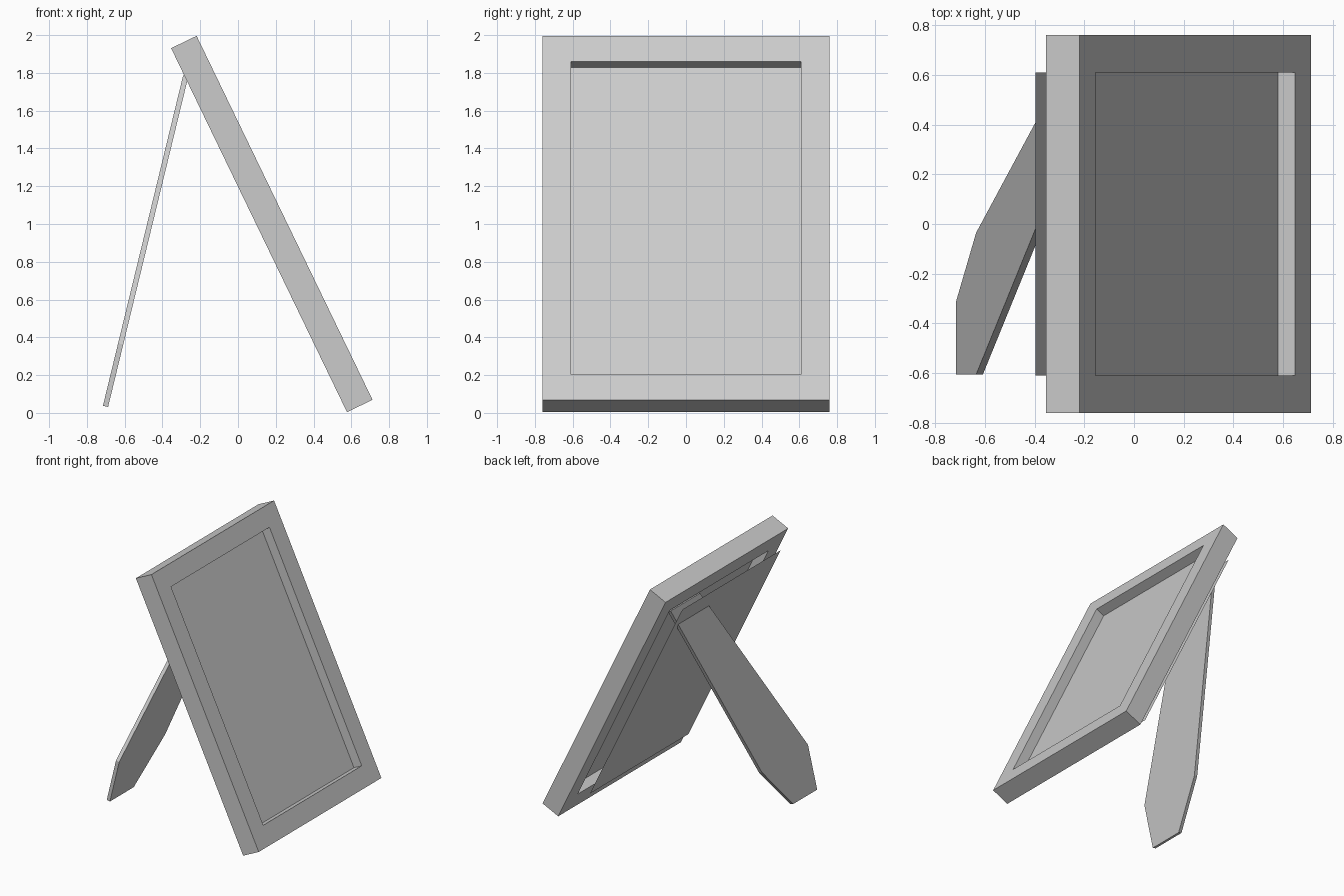
import bpy, bmesh
from mathutils import Vector, Matrix

default = bpy.data.objects.get("Cube")
if default:
    bpy.data.objects.remove(default)

gray = bpy.data.materials.new("plain_gray")
gray.use_nodes = True
gray.diffuse_color = (0.6, 0.6, 0.6, 1)
gray.node_tree.nodes["Principled BSDF"].inputs["Base Color"].default_value = (0.6, 0.6, 0.6, 1)


def pose(origin, up):
    """Local x runs along world y, local y along the slope, local z out of the face."""
    side = Vector((0, 1, 0))
    up = Vector(up).normalized()
    axes = Matrix((side, up, side.cross(up))).transposed().to_4x4()
    return Matrix.Translation(origin) @ axes


def finish(name, bm, matrix):
    bm.transform(matrix)
    mesh = bpy.data.meshes.new(name)
    bm.to_mesh(mesh)
    bm.free()
    mesh.materials.append(gray)
    obj = bpy.data.objects.new(name, mesh)
    bpy.context.collection.objects.link(obj)
    return obj


def rectangle(bm, w, h, z):
    return [bm.verts.new((sx * w / 2, sy * h / 2, z))
            for sx, sy in ((-1, -1), (1, -1), (1, 1), (-1, 1))]


WIDTH, HEIGHT, DEPTH, BORDER = 1.52, 2.14, 0.15, 0.15
OPEN_W, OPEN_H = WIDTH - 2 * BORDER, HEIGHT - 2 * BORDER
LEAN = (-0.435, 0, 0.9)
CENTRE = Vector((0.179, 0, 1.0))

# Frame: square-section ring, joined loop to loop
bm = bmesh.new()
loops = [rectangle(bm, WIDTH, HEIGHT, DEPTH / 2), rectangle(bm, OPEN_W, OPEN_H, DEPTH / 2),
         rectangle(bm, OPEN_W, OPEN_H, -DEPTH / 2), rectangle(bm, WIDTH, HEIGHT, -DEPTH / 2)]
for k, a in enumerate(loops):
    b = loops[(k + 1) % 4]
    for i in range(4):
        j = (i + 1) % 4
        bm.faces.new((a[i], a[j], b[j], b[i]))
bmesh.ops.recalc_face_normals(bm, faces=bm.faces)
finish("frame", bm, pose(CENTRE, LEAN))

# Thin sheets: picture pane inside the frame, backing sheet behind it
for name, shift in (("picture_pane", 0), ("backing_sheet", -0.174)):
    bm = bmesh.new()
    bm.faces.new(rectangle(bm, OPEN_W, OPEN_H, 0))
    finish(name, bm, pose(CENTRE + Vector((shift, 0, 0)), LEAN))

# Stand leg: slanted board with a clipped foot
outline = [(-0.605, 0), (-0.31, 0), (-0.035, 0.34), (0.605, 1.8), (0.24, 1.8), (-0.605, 0.34)]
bm = bmesh.new()
face = bm.faces.new([bm.verts.new((x, y, 0)) for x, y in outline])
grown = bmesh.ops.extrude_face_region(bm, geom=[face])["geom"]
bmesh.ops.translate(bm, vec=(0, 0, 0.028),
                    verts=[v for v in grown if isinstance(v, bmesh.types.BMVert)])
bmesh.ops.recalc_face_normals(bm, faces=bm.faces)
finish("stand_leg", bm, pose((-0.715, 0, 0.038), (0.236, 0, 0.972)))
